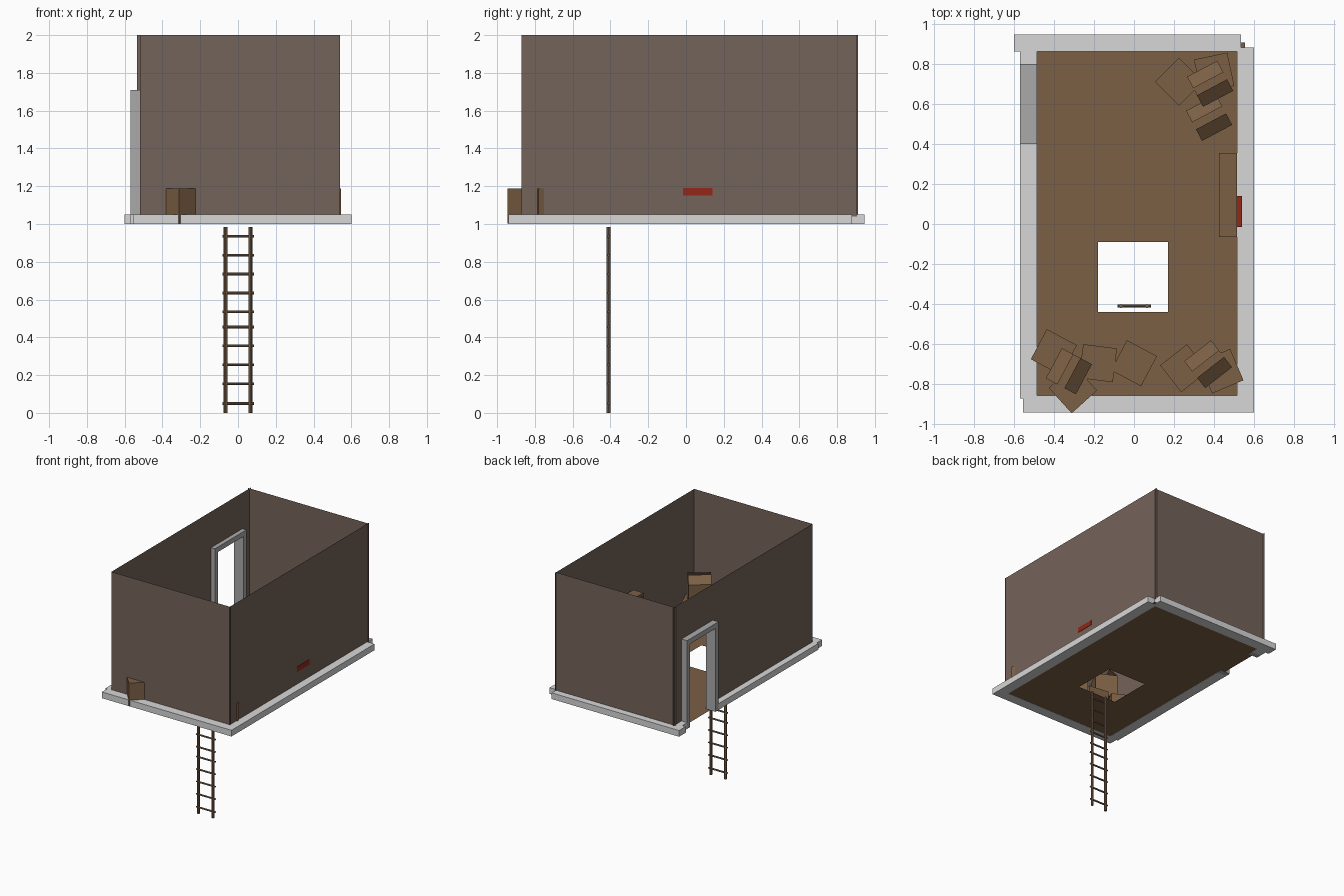
import bpy, bmesh, math
from mathutils import Matrix, Vector

if "Cube" in bpy.data.objects:
    bpy.data.objects.remove(bpy.data.objects["Cube"])


def material(name, r, g, b):
    m = bpy.data.materials.new(name)
    m.diffuse_color = (r, g, b, 1)
    m.use_nodes = True
    m.node_tree.nodes["Principled BSDF"].inputs["Base Color"].default_value = m.diffuse_color
    return m


WALL = material("wall brown", 0.175, 0.125, 0.10)
FLOOR = material("floor brown", 0.20, 0.115, 0.058)
STONE = material("light grey", 0.68, 0.68, 0.68)
FRAME = material("door grey", 0.40, 0.40, 0.40)
CARD = material("cardboard brown", 0.20, 0.115, 0.058)
WOOD = material("ladder brown", 0.22, 0.135, 0.08)
RED = material("tool red", 0.30, 0.02, 0.01)


def finish(name, bm, mat):
    mesh = bpy.data.meshes.new(name)
    bm.to_mesh(mesh)
    bm.free()
    mesh.materials.append(mat)
    ob = bpy.data.objects.new(name, mesh)
    bpy.context.collection.objects.link(ob)
    return ob


def add_box(bm, x, y, z):
    """Box between the (min, max) pairs x, y, z."""
    m = Matrix.Translation([(a + b) / 2 for a, b in (x, y, z)])
    s = Matrix.Diagonal([b - a for a, b in (x, y, z)] + [1])
    bmesh.ops.create_cube(bm, size=1, matrix=m @ s)


def boxes(name, mat, *items):
    bm = bmesh.new()
    for it in items:
        add_box(bm, *it)
    return finish(name, bm, mat)


def quad(bm, *pts):
    return bm.faces.new([bm.verts.new(p) for p in pts])


# Floor with a square hatch
bm = bmesh.new()
xs, ys = (-0.525, -0.18, 0.17, 0.555), (-0.90, -0.44, -0.09, 0.905)
for i in range(3):
    for j in range(3):
        if (i, j) != (1, 1):
            a, b, c, d = xs[i], xs[i + 1], ys[j], ys[j + 1]
            quad(bm, (a, c, 1.002), (b, c, 1.002), (b, d, 1.002), (a, d, 1.002))
bmesh.ops.remove_doubles(bm, verts=bm.verts, dist=1e-4)
finish("floor", bm, FLOOR)

# Footing strips under the walls, left one broken by the doorway
Z = (1.0, 1.05)
boxes("front_footing", STONE, ((-0.555, 0.60), (-0.94, -0.855), Z))
boxes("back_footing", STONE, ((-0.60, 0.535), (0.86, 0.945), Z))
boxes("right_footing", STONE, ((0.515, 0.60), (-0.855, 0.88), Z))
boxes("left_footing", STONE, ((-0.57, -0.485), (-0.87, 0.40), Z),
      ((-0.57, -0.485), (0.80, 0.86), Z))


# Thin single-sheet walls
def wall(name, *spans):
    bm = bmesh.new()
    for (x0, y0), (x1, y1), z0, z1 in spans:
        quad(bm, (x0, y0, z0), (x1, y1, z0), (x1, y1, z1), (x0, y0, z1))
    finish(name, bm, WALL)


wall("front_wall", ((-0.52, -0.868), (0.54, -0.868), 1.04, 2))
wall("right_wall", ((0.535, -0.87), (0.535, 0.905), 1.04, 2))
wall("back_wall", ((0.54, 0.89), (-0.535, 0.89), 1.04, 2))
wall("left_wall", ((-0.52, 0.42), (-0.52, -0.87), 1.04, 2),
     ((-0.52, 0.91), (-0.52, 0.78), 1.04, 2),
     ((-0.52, 0.78), (-0.52, 0.42), 1.69, 2))

# Door frame
D = (-0.57, -0.485)
boxes("door_frame", FRAME, (D, (0.40, 0.44), (1.0, 1.67)),
      (D, (0.76, 0.80), (1.0, 1.67)), (D, (0.40, 0.80), (1.67, 1.71)))

# Ladder: two round rails and ten rungs
bm = bmesh.new()


def rod(bm, p, q, r):
    p, q = Vector(p), Vector(q)
    rot = (q - p).to_track_quat('Z', 'Y').to_matrix().to_4x4()
    bmesh.ops.create_cone(bm, cap_ends=True, segments=8, radius1=r, radius2=r,
                          depth=(q - p).length,
                          matrix=Matrix.Translation((p + q) / 2) @ rot)


for x in (-0.065, 0.065):
    rod(bm, (x, -0.41, 0), (x, -0.41, 0.985), 0.0105)
for z in (0.05, 0.155, 0.255, 0.355, 0.455, 0.535, 0.635, 0.735, 0.835, 0.935):
    rod(bm, (-0.082, -0.41, z), (0.085, -0.41, z), 0.007)
finish("ladder", bm, WOOD)

# Shelf unit against the right wall, with a red toolbox
bm = bmesh.new()
for z in (1.02, 1.14, 1.26, 1.38, 1.49):
    add_box(bm, (0.425, 0.515), (-0.065, 0.355), (z - 0.01, z + 0.01))
for y in (-0.065, 0.34):
    for x in (0.425, 0.50):
        add_box(bm, (x, x + 0.015), (y, y + 0.015), (1.002, 1.49))
finish("shelf_unit", bm, FLOOR)
boxes("red_toolbox", RED, ((0.45, 0.538), (-0.015, 0.14), (1.15, 1.19)))


# Cardboard boxes: centre, turn, base height and lid state
def carton(x, y, turn, base=1.002, lid="shut", w=0.17, h=0.186):
    bm = bmesh.new()
    add_box(bm, (-w / 2, w / 2), (-w / 2, w / 2), (0, h))
    if lid != "shut":
        top = max(bm.faces, key=lambda f: f.calc_center_median().z)
        bmesh.ops.delete(bm, geom=[top], context='FACES_ONLY')
    if lid == "ajar":  # two flaps raised at a slope
        for s in (-1, 1):
            quad(bm, (-w / 2, s * w / 2, h), (w / 2, s * w / 2, h),
                 (w / 2, s * 0.02, h + 0.05), (-w / 2, s * 0.02, h + 0.05))
    bm.transform(Matrix.Translation((x, y, base)) @
                 Matrix.Rotation(math.radians(turn), 4, 'Z'))
    finish("cardboard_box", bm, CARD)


UP = 1.19
for args in (
    # back right pile
    (0.205 + 0.02, 0.71, 45), (0.40, 0.755, 12), (0.375, 0.53, 28, 1.002, "ajar"),
    (0.38, 0.70, 28, UP, "ajar"),
    # front right pile
    (0.38, -0.53, -30, 1.002, "open"), (0.435, -0.735, 23), (0.25, -0.72, 38),
    (0.37, -0.70, 38, UP, "ajar"), (0.125, -0.735, 4, 1.002, "open", 0.175),
    (0.0, -0.695, -28),
    # front left pile
    (-0.18, -0.695, -7), (-0.40, -0.64, -28), (-0.305, -0.825, 42),
    (-0.325, -0.735, 62, UP, "ajar"),
):
    carton(*args)
